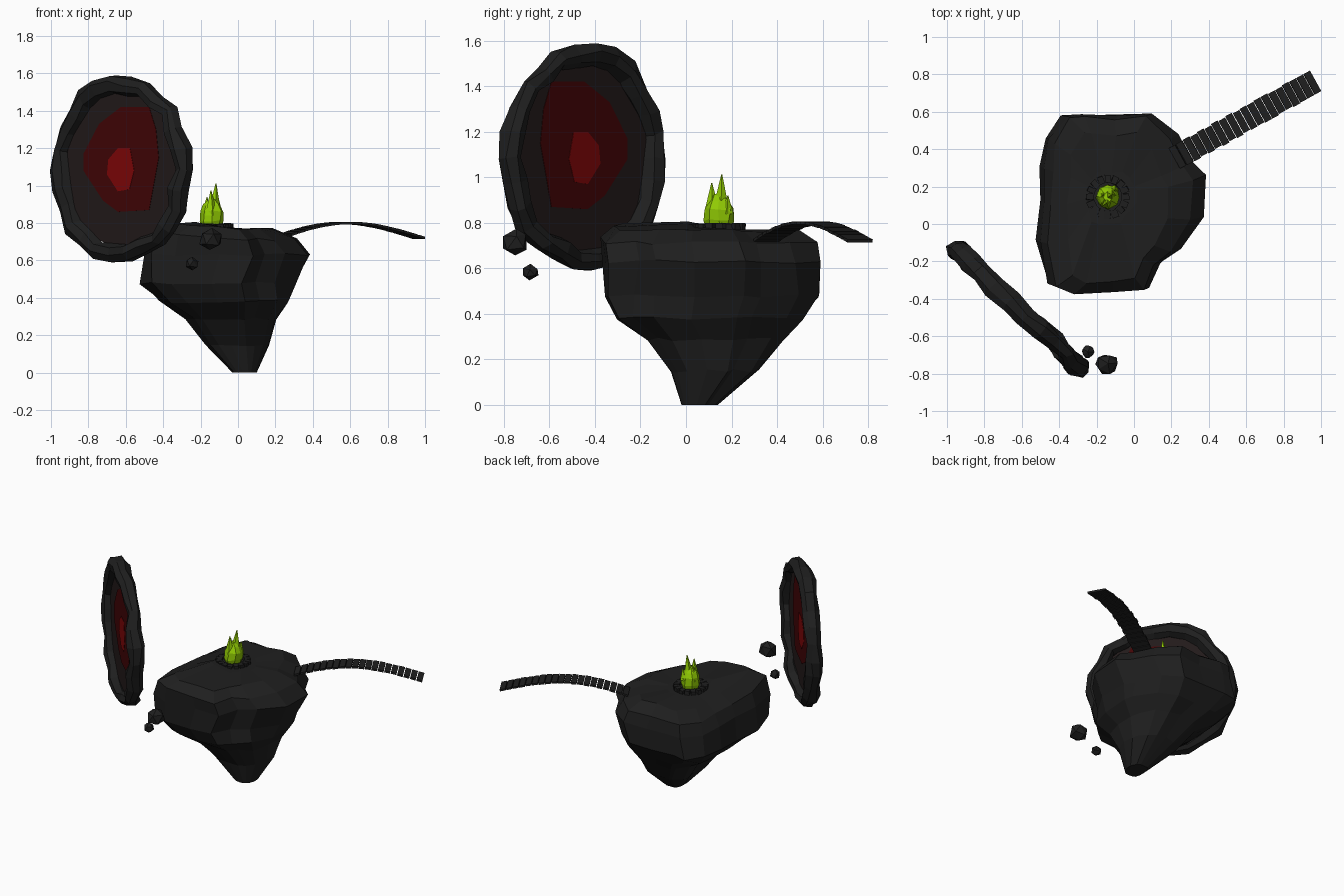
import bpy, bmesh, math, random
from mathutils import Vector, Matrix

if "Cube" in bpy.data.objects:
    bpy.data.objects.remove(bpy.data.objects["Cube"])

random.seed(4)

def mat(name, rgb):
    m = bpy.data.materials.new(name)
    m.diffuse_color = (*rgb, 1)
    m.use_nodes = True
    m.node_tree.nodes["Principled BSDF"].inputs["Base Color"].default_value = m.diffuse_color
    return m

ROCK = mat("dark rock", (0.0135, 0.0135, 0.0135))
VEIL = mat("portal dark", (0.016, 0.0105, 0.0105))
RED = mat("portal deep red", (0.056, 0.0014, 0.0018))
BRIGHT = mat("portal bright red", (0.22, 0.002, 0.0025))
GREEN = mat("green flame", (0.28, 0.59, 0.001))

def finish(name, bm, material):
    bmesh.ops.recalc_face_normals(bm, faces=bm.faces[:])
    me = bpy.data.meshes.new(name)
    bm.to_mesh(me)
    bm.free()
    me.materials.append(material)
    ob = bpy.data.objects.new(name, me)
    bpy.context.collection.objects.link(ob)
    return ob

def jitter(v, a):
    v.co += Vector([random.uniform(-a, a) for _ in range(3)])

def loft(bm, rings, closed=False):
    """Skin a list of point loops; cap the ends unless the loft is closed."""
    vs = [[bm.verts.new(p) for p in r] for r in rings]
    pairs = list(zip(vs, vs[1:])) + ([(vs[-1], vs[0])] if closed else [])
    for a, b in pairs:
        n = len(a)
        for i in range(n):
            bm.faces.new((a[i], a[(i + 1) % n], b[(i + 1) % n], b[i]))
    if not closed:
        bm.faces.new(vs[0])
        bm.faces.new(vs[-1])
    return vs

# Floating island: plan outline rescaled to fit the extents at each height
outline = [(-.48, -.33), (-.525, -.1), (-.51, .12), (-.5, .3), (-.48, .45), (-.38, .58), (-.3, .59),
           (-.1, .575), (.09, .59), (.23, .48), (.32, .32), (.38, .25), (.37, .03), (.24, -.14),
           (.14, -.22), (.07, -.35), (-.12, -.36), (-.35, -.37)]
levels = [(0, -.03, .10, -.02, .14), (.15, -.17, .16, -.07, .32), (.29, -.28, .20, -.17, .42),
          (.38, -.42, .27, -.31, .51), (.48, -.52, .31, -.36, .59), (.63, -.50, .38, -.36, .59),
          (.71, -.46, .31, -.37, .57), (.765, -.36, .19, -.31, .49), (.77, -.24, .02, 0, .28)]
rings = []
for k, (z, x0, x1, y0, y1) in enumerate(levels):
    ring = []
    for x, y in outline:
        u, v = (x + .525) / .905, (y + .37) / .96
        hump = .04 * max(0, 1 - 1.6 * math.hypot(u, v)) if k >= 6 else 0
        # Lower levels become fuller and rounder than the rim
        a = math.atan2(v - .5, u - .5)
        r = .5 / (abs(math.cos(a)) ** 3 + abs(math.sin(a)) ** 3) ** (1 / 3)
        w = .6 if k < 4 else .2 if k == 4 else 0
        u += w * (.5 + r * math.cos(a) - u)
        v += w * (.5 + r * math.sin(a) - v)
        ring.append((x0 + u * (x1 - x0), y0 + v * (y1 - y0), z + hump))
    rings.append(ring)
bm = bmesh.new()
vs = loft(bm, rings)
for r in vs[1:-1]:
    for v in r:
        jitter(v, .009)
finish("island", bm, ROCK)

# Portal frame: s runs along the portal, n is its normal
C = Vector((-.618, -.455, 1.087))
S = Vector((.72, -.685, 0)).normalized()
N = Vector((-S.y, S.x, 0))
UP = Vector((0, 0, 1))

def portal_point(s, h, n=0):
    return C + S * s + UP * h + N * n

# Rough stone ring of the portal
bm = bmesh.new()
rings = []
for i in range(26):
    a = 2 * math.pi * i / 26
    R = .448 + random.uniform(-.016, .014)
    t = .05 + random.uniform(-.008, .008)
    off = random.uniform(-.012, .012)
    wide = 1.03 if math.cos(a) < 0 else 1.0
    rings.append([portal_point((R + t * math.cos(b)) * math.cos(a) * wide, (R + t * math.cos(b)) * math.sin(a),
                               off + t * 1.1 * math.sin(b))
                  for b in [2 * math.pi * (j + .5) / 7 for j in range(7)]])
loft(bm, rings, True)
for v in bm.verts:
    jitter(v, .008)
finish("portal_ring", bm, ROCK)

# Portal veil: three nested thin plates seen from both sides
def plate(name, pts, thick, material):
    bm = bmesh.new()
    loft(bm, [[portal_point(s, z - C.z, d) for s, z in pts] for d in (-thick / 2, thick / 2)])
    finish(name, bm, material)

plate("portal_veil", [(.42 * math.cos(math.pi * i / 9), C.z + .42 * math.sin(math.pi * i / 9))
                      for i in range(18)], .002, VEIL)
plate("portal_glow", [(-.01, 1.42), (.2, 1.42), (.25, 1.30), (.27, 1.15), (.2, .87), (-.03, .86), (-.14, .92),
                      (-.285, 1.08), (-.285, 1.17), (-.17, 1.33)], .006, RED)
plate("portal_core", [(-.03, 1.2), (.06, 1.2), (.09, 1.08), (.055, .98), (-.03, .97), (-.11, 1.06),
                      (-.1, 1.14)], .0098, BRIGHT)

# Plank bridge arching away from the island
A, B = Vector((.215, .35, 0)), Vector((.972, .766, 0))
D = (B - A).normalized()
W = Vector((-D.y, D.x, 0))
count = 20
def arch(t):
    z = .722 + .078 * math.sin(math.pi * min(1, t * 1.01) ** .95)
    return A.lerp(B, t) + UP * z
bm = bmesh.new()
for i in range(count):
    t = (i + .5) / count
    p = arch(t)
    d = (arch(t + .01) - arch(t - .01)).normalized()
    frame = Matrix((d, W, d.cross(W))).transposed().to_4x4()
    frame.translation = p
    size = Matrix.Diagonal((.039, .128 + random.uniform(-.008, .008), .013, 1))
    bmesh.ops.create_cube(bm, size=1, matrix=frame @ size)
finish("plank_bridge", bm, ROCK)

# Fire pit stones
F = Vector((-.14, .145, .78))
bm = bmesh.new()
for i in range(16):
    m = Matrix.Translation(F) @ Matrix.Rotation(2 * math.pi * i / 16, 4, 'Z') @ Matrix.Translation((.095, 0, -.003))
    bmesh.ops.create_cube(bm, size=1, matrix=m @ Matrix.Diagonal((.042, .032, .04, 1)))
for v in bm.verts:
    jitter(v, .003)
finish("fire_pit_stones", bm, ROCK)

# Green flame: faceted body with tongues
bm = bmesh.new()
loft(bm, [[F + Vector((r * math.cos(a), r * math.sin(a), z)) for a in [2 * math.pi * j / 8 for j in range(8)]]
          for z, r in ((-.01, .05), (.03, .065), (.08, .064), (.115, .046), (.14, .025))])
for v in bm.verts:
    jitter(v, .006)
for dx, dy, r, top, lean in ((.01, .008, .042, .232, (.012, .004)), (-.005, -.03, .038, .195, (.0, -.002)),
                             (-.03, .01, .033, .16, (.004, 0)), (.03, .035, .03, .14, (.008, .004))):
    base = [F + Vector((dx + r * math.cos(a), dy + r * math.sin(a), .06)) for a in [2 * math.pi * j / 5 for j in range(5)]]
    tip = F + Vector((dx + lean[0], dy + lean[1], top))
    loft(bm, [base, [tip + (p - F - Vector((dx, dy, .06))) * .06 for p in base]])
finish("flame", bm, GREEN)

# Loose floating stones
for name, pos, r in (("large_floating_stone", (-.145, -.75, .715), .064),
                     ("small_floating_stone", (-.247, -.683, .582), .036)):
    bm = bmesh.new()
    bmesh.ops.create_icosphere(bm, subdivisions=1, radius=r, matrix=Matrix.Translation(pos))
    for v in bm.verts:
        jitter(v, r * .13)
    finish(name, bm, ROCK)
